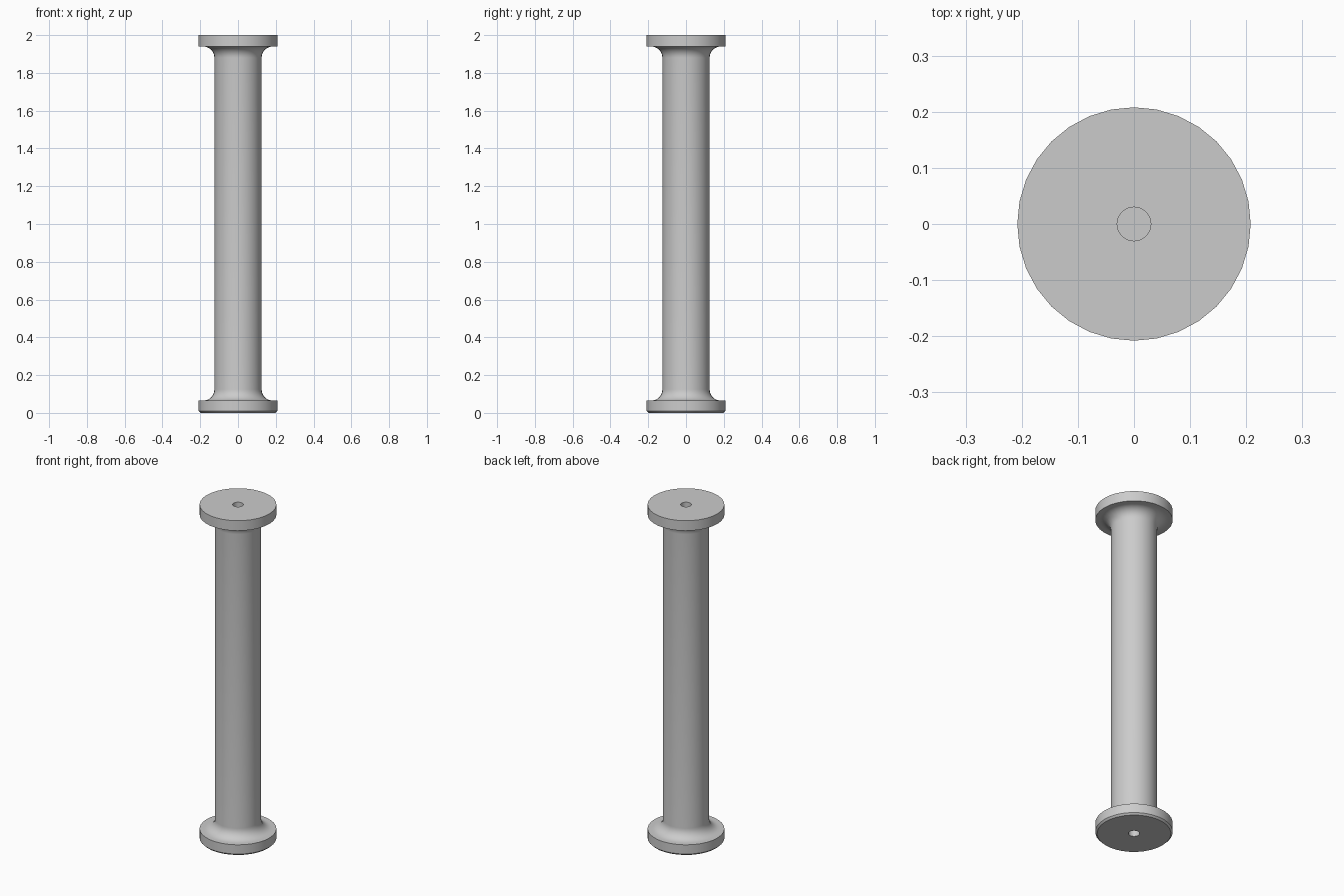
import bpy
import bmesh
import math

if "Cube" in bpy.data.objects:
    bpy.data.objects.remove(bpy.data.objects["Cube"])

SIDES = 32
FLANGE_R, SHAFT_R, HOLE_R = 0.208, 0.125, 0.03
FILLET, CHAMFER, HOLE_DEPTH = 0.06, 0.01, 0.15
LOW, HIGH = 0.065, 1.94        # inner faces of the two flanges


def fillet(z_flange, direction, steps=8):
    """Quarter arc from the flange face to the shaft wall."""
    cr, cz = SHAFT_R + FILLET, z_flange + direction * FILLET
    return [(cr - FILLET * math.sin(a), cz - direction * FILLET * math.cos(a))
            for a in (i * math.pi / 2 / steps for i in range(steps + 1))]


# Half profile (radius, height): bottom hole, flange, shaft, flange, top hole
profile = [(0, HOLE_DEPTH), (HOLE_R, HOLE_DEPTH), (HOLE_R, 0),
           (FLANGE_R - CHAMFER, 0), (FLANGE_R, CHAMFER), (FLANGE_R, LOW)]
profile += fillet(LOW, 1)
profile += fillet(HIGH, -1)[::-1]
profile += [(FLANGE_R, HIGH), (FLANGE_R, 2), (HOLE_R, 2),
            (HOLE_R, 2 - HOLE_DEPTH), (0, 2 - HOLE_DEPTH)]

# Revolve the profile into one solid
bm = bmesh.new()
verts = [bm.verts.new((r, 0, z)) for r, z in profile]
edges = [bm.edges.new(pair) for pair in zip(verts, verts[1:])]
bmesh.ops.spin(bm, geom=verts + edges, cent=(0, 0, 0), axis=(0, 0, 1),
               angle=2 * math.pi, steps=SIDES, use_duplicate=False)
bmesh.ops.remove_doubles(bm, verts=bm.verts, dist=1e-5)
bmesh.ops.recalc_face_normals(bm, faces=bm.faces)
mesh = bpy.data.meshes.new("flanged_column")
bm.to_mesh(mesh)
bm.free()

column = bpy.data.objects.new("flanged_column", mesh)
bpy.context.collection.objects.link(column)

grey = bpy.data.materials.new("light_grey")
grey.diffuse_color = (0.6, 0.6, 0.6, 1)
grey.use_nodes = True
grey.node_tree.nodes["Principled BSDF"].inputs["Base Color"].default_value = grey.diffuse_color
mesh.materials.append(grey)

# Smooth round walls, sharp rims
bpy.context.view_layer.objects.active = column
column.select_set(True)
bpy.ops.object.shade_smooth_by_angle(angle=math.radians(30))
